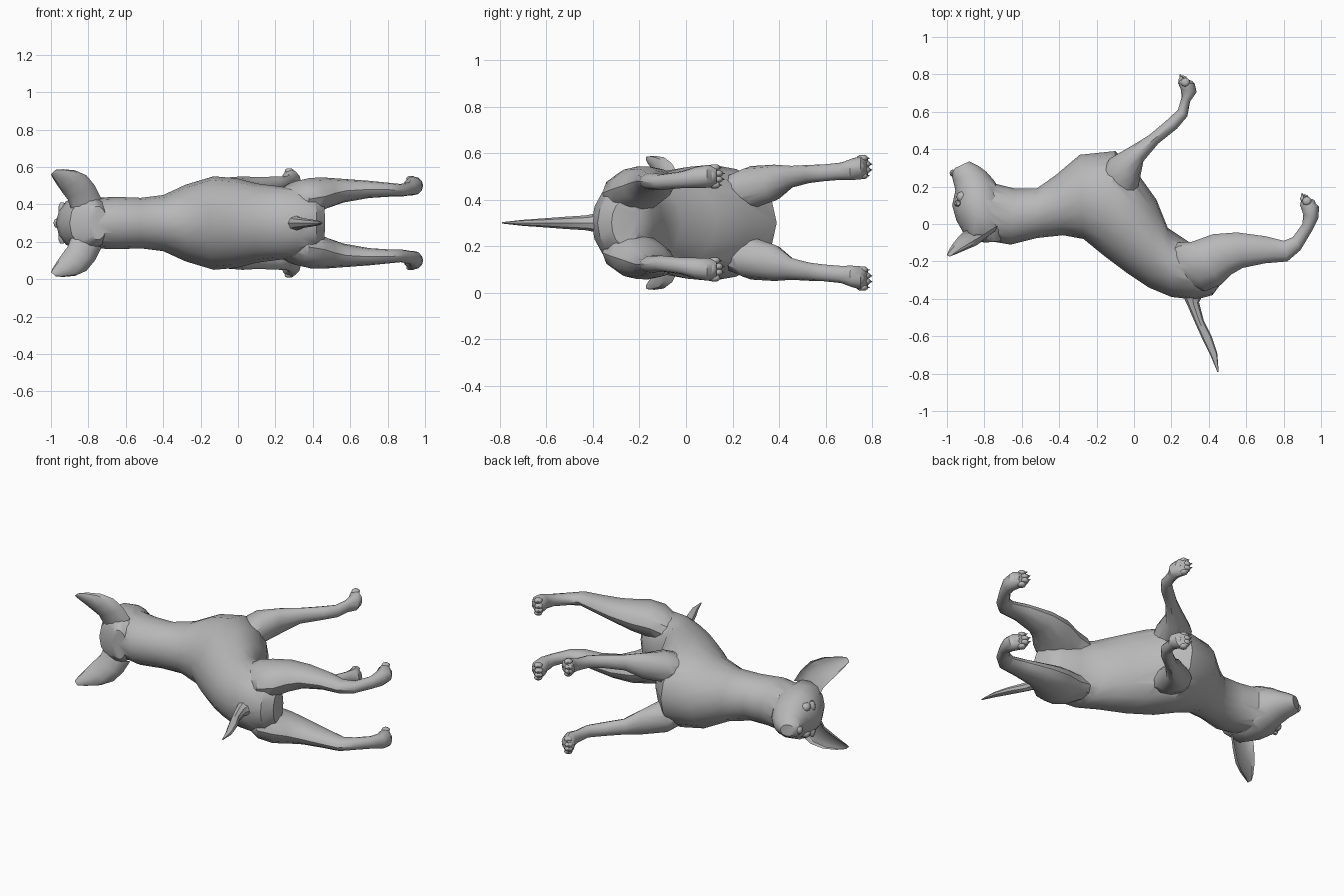
import bpy, bmesh, math
from mathutils import Vector

if "Cube" in bpy.data.objects:
    bpy.data.objects.remove(bpy.data.objects["Cube"])

MID = 0.3  # height of the symmetry plane: the animal lies on its side

coat = bpy.data.materials.new("grey coat")
coat.diffuse_color = (0.48, 0.48, 0.48, 1)
coat.use_nodes = True
coat.node_tree.nodes["Principled BSDF"].inputs["Base Color"].default_value = coat.diffuse_color


def smooth(ob, angle):
    bpy.ops.object.select_all(action='DESELECT')
    ob.select_set(True)
    bpy.context.view_layer.objects.active = ob
    bpy.ops.object.shade_smooth_by_angle(angle=math.radians(angle))


def finish(name, rings, angle=35):
    """Skin a list of closed rings into a capped tube."""
    bm = bmesh.new()
    vs = [[bm.verts.new(v) for v in ring] for ring in rings]
    n = len(vs[0])
    for a, b in zip(vs, vs[1:]):
        for i in range(n):
            j = (i + 1) % n
            bm.faces.new((a[i], a[j], b[j], b[i]))
    bm.faces.new(vs[0][::-1])
    bm.faces.new(vs[-1])
    bmesh.ops.recalc_face_normals(bm, faces=bm.faces)
    me = bpy.data.meshes.new(name)
    bm.to_mesh(me)
    bm.free()
    me.materials.append(coat)
    ob = bpy.data.objects.new(name, me)
    bpy.context.collection.objects.link(ob)
    smooth(ob, angle)
    return ob


def loft(name, sections, side=1, n=12):
    """Each section: profile edge to edge (x, y, x, y), half width, side offset."""
    rings = []
    for x1, y1, x2, y2, w, off in sections:
        ring = []
        for i in range(n):
            a = 2 * math.pi * i / n
            c, s = math.cos(a), math.sin(a)
            ring.append(((x1 + x2) / 2 + (x1 - x2) / 2 * c,
                         (y1 + y2) / 2 + (y1 - y2) / 2 * c,
                         MID + side * (off + w * s)))
        rings.append(ring)
    return finish(name, rings)


def blob(name, x, y, off, r, stretch=(1, 1, 1)):
    """Small rounded lump."""
    rings = []
    for k in range(1, 6):
        t = math.pi * k / 6
        rings.append([(x + r * stretch[0] * math.sin(t) * math.cos(a),
                       y + r * stretch[1] * math.sin(t) * math.sin(a),
                       MID + off + r * stretch[2] * math.cos(t))
                      for a in (2 * math.pi * i / 8 for i in range(8))])
    return finish(name, rings, 50)


def claw(name, x, y, off):
    """Short tapering nail pointing along the toe."""
    loft(name, [(x - .007, y, x + .007, y, .006, off),
                (x - .008, y + .010, x + .002, y + .010, .004, off),
                (x - .007, y + .017, x - .004, y + .017, .001, off)], n=6)


def weld(base, part):
    """Merge a limb into the skin so nothing is left inside."""
    mod = base.modifiers.new("weld", 'BOOLEAN')
    mod.operation, mod.solver, mod.object = 'UNION', 'EXACT', part
    bpy.context.view_layer.objects.active = base
    bpy.ops.object.modifier_apply(modifier=mod.name)
    bpy.data.objects.remove(part)


# Trunk from neck to rump
body = loft("body", [
    (-.78, -.09, -.76, .22, .135, 0), (-.66, -.11, -.64, .19, .14, 0),
    (-.52, -.075, -.52, .19, .135, 0), (-.38, -.06, -.42, .26, .15, 0),
    (-.27, -.08, -.29, .37, .205, 0), (-.16, -.17, -.10, .39, .25, 0),
    (-.04, -.26, .02, .27, .24, 0), (.08, -.34, .12, .13, .212, 0),
    (.20, -.39, .18, -.02, .20, 0), (.33, -.405, .30, -.10, .185, 0),
    (.42, -.38, .40, -.14, .15, 0), (.465, -.32, .45, -.20, .10, 0)], n=16)

# Skull tapering into the muzzle
head = loft("head", [
    (-.80, -.10, -.70, -.09, .09, 0), (-.90, -.07, -.68, -.02, .14, 0),
    (-.95, .02, -.68, .06, .155, 0), (-.972, .10, -.70, .16, .147, 0),
    (-.955, .18, -.75, .235, .108, 0), (-.968, .235, -.79, .28, .075, 0),
    (-.978, .27, -.83, .31, .058, 0), (-.955, .30, -.88, .335, .036, 0)], n=14)
weld(body, head)
blob("nose", -.968, .272, 0, .02, (.9, 1, 1.3))

# Tail
tail = loft("tail", [
    (.25, -.36, .37, -.37, .045, 0), (.288, -.44, .348, -.42, .032, 0),
    (.327, -.53, .373, -.515, .026, 0), (.372, -.63, .415, -.60, .019, 0),
    (.412, -.71, .445, -.69, .013, 0), (.445, -.79, .453, -.79, .003, 0)], n=8)
weld(body, tail)

FRONT_LEG = [
    (-.22, .20, -.02, .08, .06, .12), (-.13, .35, .025, .21, .092, .152),
    (0, .425, .05, .335, .078, .172), (.08, .475, .13, .43, .047, .198),
    (.17, .55, .23, .51, .039, .21), (.235, .61, .285, .575, .036, .215),
    (.255, .68, .30, .655, .037, .222), (.25, .72, .335, .705, .046, .23),
    (.235, .755, .325, .75, .05, .237), (.25, .785, .29, .775, .04, .24)]
HIND_LEG = [
    (.16, -.15, .29, -.33, .06, .11), (.23, -.10, .38, -.36, .095, .128),
    (.31, -.095, .465, -.325, .10, .142),
    (.42, -.055, .52, -.27, .083, .16), (.55, -.045, .58, -.235, .063, .173),
    (.70, -.065, .70, -.21, .046, .18), (.80, -.09, .82, -.20, .037, .178),
    (.85, -.07, .89, -.14, .034, .175), (.90, 0, .95, -.04, .036, .185),
    (.905, .05, .985, .03, .045, .195), (.888, .10, .99, .09, .049, .20),
    (.895, .135, .955, .13, .04, .20)]
# Ear cross-sections: inner edge, outer edge, cup depth
EAR = [((-.89, -.03, .07), (-.73, -.01, .13), .05),
       ((-.91, -.04, .125), (-.765, -.03, .20), .06),
       ((-.94, -.07, .165), (-.81, -.06, .255), .06),
       ((-.968, -.105, .205), (-.87, -.095, .282), .045),
       ((-.99, -.14, .24), (-.935, -.135, .288), .027),
       ((-1.0, -.165, .262), (-.975, -.168, .285), .006)]

for side, label in ((1, "upper"), (-1, "lower")):
    weld(body, loft(label + "_front_leg", FRONT_LEG, side))
    weld(body, loft(label + "_hind_leg", HIND_LEG, side))

    # Four toes with nails on each paw
    for paw, px, py, off in (("front", .262, .77, .24), ("hind", .912, .135, .20)):
        for k in range(4):
            d = (k - 1.5) * .025
            lag = .012 if k in (0, 3) else 0
            nm = f"{label}_{paw}"
            blob(nm + "_toe", px + lag, py - lag, side * (off + d), .019, (1.3, 1.3, .85))
            claw(nm + "_claw", px - .01 + lag, py + .015 - lag, side * (off + d))
        blob(nm + "_pad", px + .04, py - .03, side * off, .026, (.8, 1.1, 1.2))

    # Cupped ear, open towards the face
    rings = []
    for p, q, depth in EAR:
        p, q = Vector(p), Vector(q)
        arc = [math.pi * i / 6 for i in range(7)]
        ring = []
        for a, f in [(a, 1) for a in arc] + [(a, .65) for a in arc[-2:0:-1]]:
            v = p.lerp(q, (1 - math.cos(a)) / 2)
            v.y -= depth * f * math.sin(a)
            ring.append((v.x, v.y, MID + side * v.z))
        rings.append(ring)
    finish(label + "_ear", rings)

    # Eye with a brow above it
    blob(label + "_eye", -.92, .145, side * .08, .030, (1, 1, .9))
    blob(label + "_brow", -.94, .11, side * .075, .026, (.8, .7, 1.5))

smooth(body, 35)
